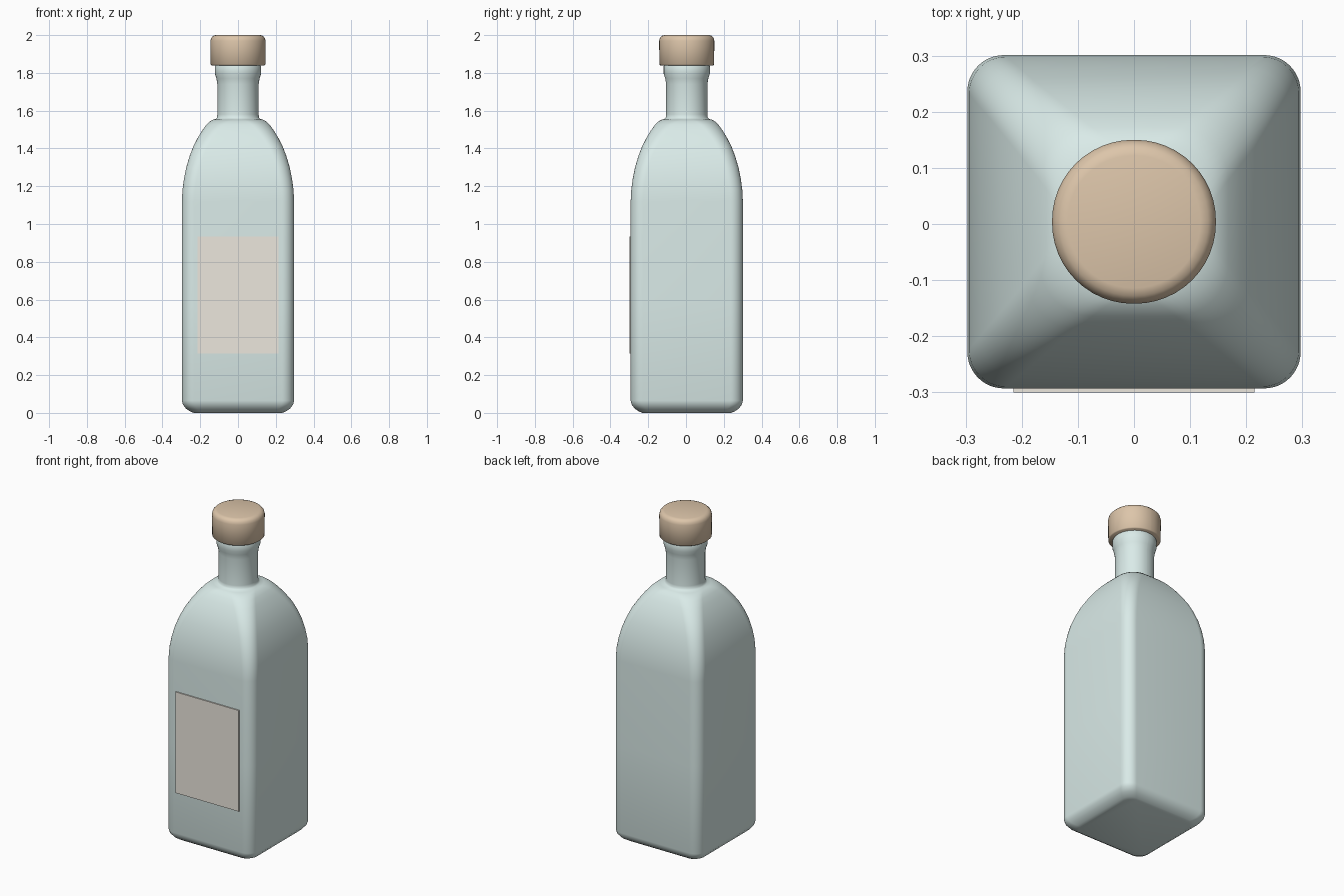
import bpy, bmesh, math

if "Cube" in bpy.data.objects:
    bpy.data.objects.remove(bpy.data.objects["Cube"])

CY = 0.004  # bottle axis sits slightly behind centre because of the label


def paint(obj, name, rgb):
    mat = bpy.data.materials.new(name)
    mat.diffuse_color = (*rgb, 1)
    mat.use_nodes = True
    mat.node_tree.nodes["Principled BSDF"].inputs["Base Color"].default_value = mat.diffuse_color
    obj.data.materials.append(mat)


def section(h, r, n=12):
    """Rounded square of half width h and corner radius r."""
    pts = []
    for q in range(4):
        a0 = q * math.pi / 2
        cx = (h - r) * (1 if q in (0, 3) else -1)
        cy = (h - r) * (1 if q in (0, 1) else -1)
        for i in range(n + 1):
            a = a0 + i / n * math.pi / 2
            pts.append((cx + r * math.cos(a), cy + r * math.sin(a)))
    return pts


def loft(name, rings, angle):
    bm = bmesh.new()
    loops = [[bm.verts.new((x, y + CY, z)) for x, y in section(h, r)]
             for z, h, r in rings]
    for a, b in zip(loops, loops[1:]):
        n = len(a)
        for i in range(n):
            j = (i + 1) % n
            bm.faces.new((a[i], a[j], b[j], b[i]))
    bm.faces.new(loops[0][::-1])
    bm.faces.new(loops[-1])
    me = bpy.data.meshes.new(name)
    bm.to_mesh(me)
    bm.free()
    obj = bpy.data.objects.new(name, me)
    bpy.context.collection.objects.link(obj)
    bpy.ops.object.select_all(action='DESELECT')
    obj.select_set(True)
    bpy.context.view_layer.objects.active = obj
    bpy.ops.object.shade_smooth_by_angle(angle=math.radians(angle))
    return obj


# Glass bottle: square body, domed shoulder, round neck with lip
K = 0.985
body = [(0, 0.235, 0.05), (0.006, 0.25, 0.055), (0.022, 0.275, 0.06),
        (0.045, 0.292, 0.063), (0.065, 0.297, 0.065), (0.6, 0.297, 0.065),
        (1.12, 0.297, 0.065), (1.18, 0.294, 0.066), (1.24, 0.286, 0.068),
        (1.30, 0.274, 0.07), (1.36, 0.256, 0.073), (1.41, 0.237, 0.077),
        (1.455, 0.214, 0.082), (1.495, 0.190, 0.088), (1.525, 0.168, 0.094),
        (1.543, 0.150, 0.1), (1.552, 0.133, 0.112), (1.556, 0.118, 0.112)]
neck = [(1.564, 0.111), (1.58, 0.109), (1.74, 0.109), (1.77, 0.114),
        (1.795, 0.122), (1.835, 0.122), (1.845, 0.116)]
bottle = loft("glass_bottle", body + [(z, h, h * K) for z, h in neck], 50)
paint(bottle, "pale_glass", (0.70, 0.83, 0.81))

# Cork stopper
cap = [(1.84, 0.140), (1.845, 0.145), (1.97, 0.146), (1.985, 0.142),
       (1.996, 0.132), (2.0, 0.118)]
stopper = loft("cork_stopper", [(z, h, h * K) for z, h in cap], 50)
paint(stopper, "cork", (0.72, 0.56, 0.40))

# Front label
bpy.ops.mesh.primitive_cube_add(size=1, location=(0, -0.295, 0.625))
label = bpy.context.object
label.name = "front_label"
label.scale = (0.43, 0.01, 0.62)
paint(label, "paper", (0.84, 0.80, 0.73))
